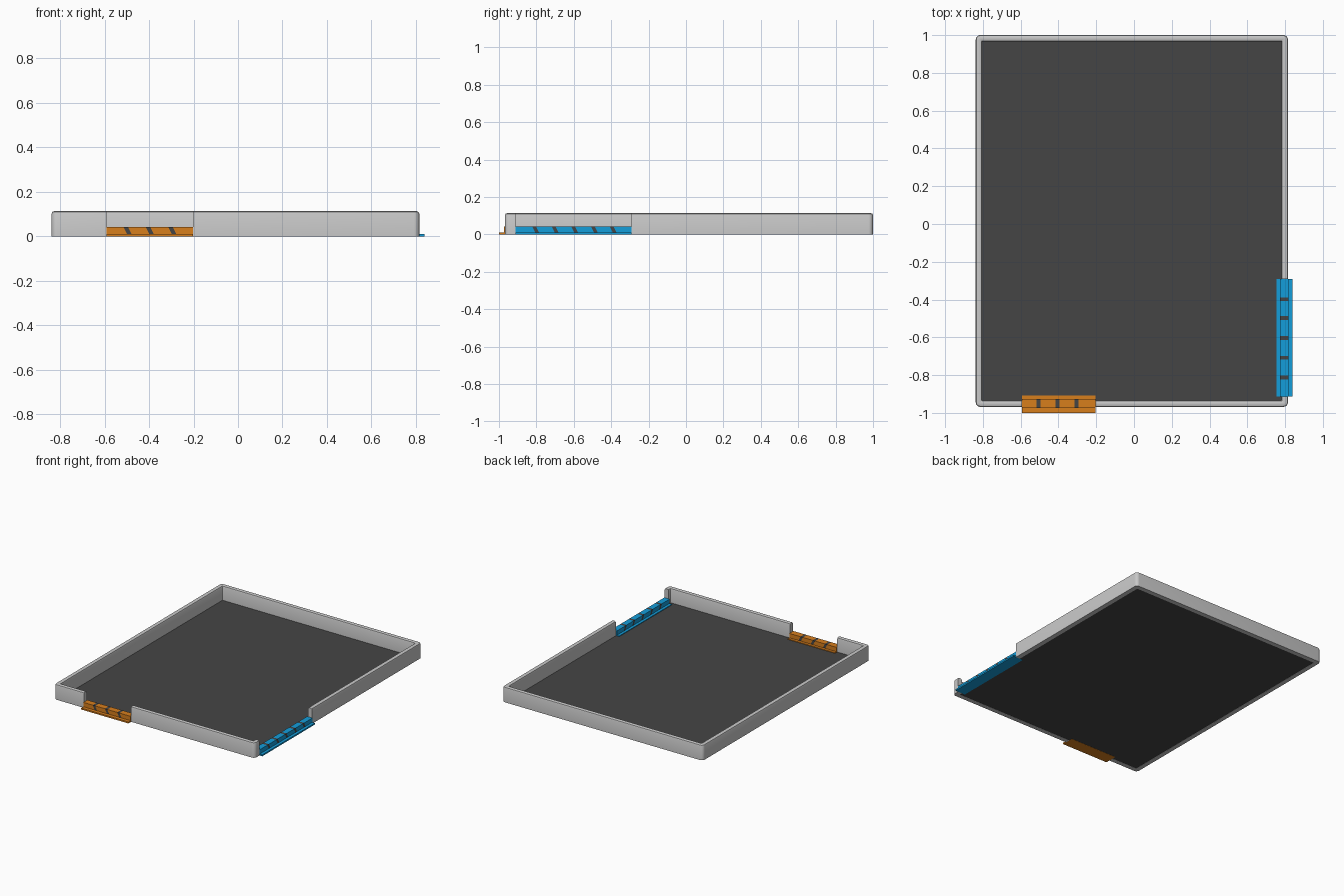
import bpy, bmesh, math

if "Cube" in bpy.data.objects:
    bpy.data.objects.remove(bpy.data.objects["Cube"])


def material(name, color):
    m = bpy.data.materials.new(name)
    m.diffuse_color = (*color, 1)
    m.use_nodes = True
    m.node_tree.nodes["Principled BSDF"].inputs["Base Color"].default_value = m.diffuse_color
    return m


GREY = material("light_grey", (0.58, 0.58, 0.58))
DARK = material("dark_grey", (0.06, 0.06, 0.06))
ORANGE = material("orange", (0.68, 0.21, 0.012))
BLUE = material("blue", (0.007, 0.34, 0.70))

X0, X1, Y0, Y1 = -0.838, 0.815, -0.968, 1.0   # outer wall footprint
WALL, HEIGHT = 0.034, 0.113


def finish(name, bm, mats, smooth=False):
    bmesh.ops.recalc_face_normals(bm, faces=bm.faces)
    me = bpy.data.meshes.new(name)
    bm.to_mesh(me)
    bm.free()
    for m in mats:
        me.materials.append(m)
    ob = bpy.data.objects.new(name, me)
    bpy.context.collection.objects.link(ob)
    if smooth:
        bpy.context.view_layer.objects.active = ob
        ob.select_set(True)
        bpy.ops.object.shade_smooth_by_angle(angle=math.radians(35))
        ob.select_set(False)
    return ob


def prism(bm, a0, a1, b0, b1, z0, z1, shift=(0, 0), swap=False, mat=0):
    """Box along a; shift leans its two ends at the bottom. swap exchanges x and y."""
    vs = []
    for z, s in ((z0, shift), (z1, (0, 0))):
        for a, b in ((a0 + s[0], b0), (a1 + s[1], b0), (a1 + s[1], b1), (a0 + s[0], b1)):
            vs.append(bm.verts.new((b, a, z) if swap else (a, b, z)))
    for f in ((0, 3, 2, 1), (4, 5, 6, 7), (0, 1, 5, 4), (1, 2, 6, 5), (2, 3, 7, 6), (3, 0, 4, 7)):
        bm.faces.new([vs[i] for i in f]).material_index = mat


# Wall: rounded-top profile swept round the rectangle, (inset, z)
PROFILE = [(0, 0), (0, HEIGHT - 0.011), (0.003, HEIGHT - 0.003), (0.011, HEIGHT),
           (0.023, HEIGHT), (0.031, HEIGHT - 0.003), (WALL, HEIGHT - 0.011), (WALL, 0)]
CORNERS = {"front_right": (X1, Y0, -90), "back_right": (X1, Y1, 0),
           "back_left": (X0, Y1, 90), "front_left": (X0, Y0, 180)}


def corner_rings(key):
    cx, cy, start = CORNERS[key]
    sx, sy = (-1 if cx > 0 else 1), (-1 if cy > 0 else 1)
    rings = []
    for i in range(7):
        t = math.radians(start + 15 * i)
        ring = []
        for d, z in PROFILE:
            r = max(0.024 - d, 0.004)
            ring.append((cx + sx * (d + r) + r * math.cos(t),
                         cy + sy * (d + r) + r * math.sin(t), z))
        rings.append(ring)
    return rings


def front_end(x):
    return [(x, Y0 + d, z) for d, z in PROFILE]


def right_end(y):
    return [(X1 - d, y, z) for d, z in PROFILE]


def wall(name, rings):
    bm = bmesh.new()
    vr = [[bm.verts.new(p) for p in ring] for ring in rings]
    n = len(PROFILE)
    for a, b in zip(vr, vr[1:]):
        for i in range(n):
            j = (i + 1) % n
            bm.faces.new((a[i], a[j], b[j], b[i]))
    bm.faces.new(vr[0])
    bm.faces.new(vr[-1][::-1])
    finish(name, bm, [GREY], True)


FRONT_GAP = (-0.592, -0.203)
RIGHT_GAP = (-0.912, -0.292)
wall("long_wall", [right_end(RIGHT_GAP[1])] + corner_rings("back_right")
     + corner_rings("back_left") + corner_rings("front_left") + [front_end(FRONT_GAP[0])])
wall("corner_wall", [front_end(FRONT_GAP[1])] + corner_rings("front_right")
     + [right_end(RIGHT_GAP[0])])

# Floor panel
bm = bmesh.new()
prism(bm, X0 + 0.03, X1 - 0.03, Y0 + 0.03, Y1 - 0.03, 0.001, 0.006)
finish("floor", bm, [DARK])


def threshold(name, mat, gap, plate, ridge, stripes, swap):
    """Base plate with a raised ridge split by leaning dark stripes."""
    bm = bmesh.new()
    prism(bm, *gap, *plate, 0, 0.011, swap=swap)
    lean, half = 0.016, 0.010
    edges = [gap[0]]
    for s in stripes:
        edges += [s - half, s + half]
    edges.append(gap[1])
    last = len(edges) - 2
    for i in range(last + 1):
        shift = (0 if i == 0 else lean, 0 if i == last else lean)
        prism(bm, edges[i], edges[i + 1], *ridge, 0.011, 0.043, shift, swap, i % 2)
    finish(name, bm, [mat, DARK])


# Openings in the front and right walls
threshold("front_threshold", ORANGE, FRONT_GAP, (-1.0, -0.907), (-0.974, -0.927),
          (-0.505, -0.405, -0.304), False)
threshold("right_threshold", BLUE, RIGHT_GAP, (0.754, 0.838), (0.774, 0.817),
          (-0.812, -0.708, -0.604, -0.498, -0.398), True)
